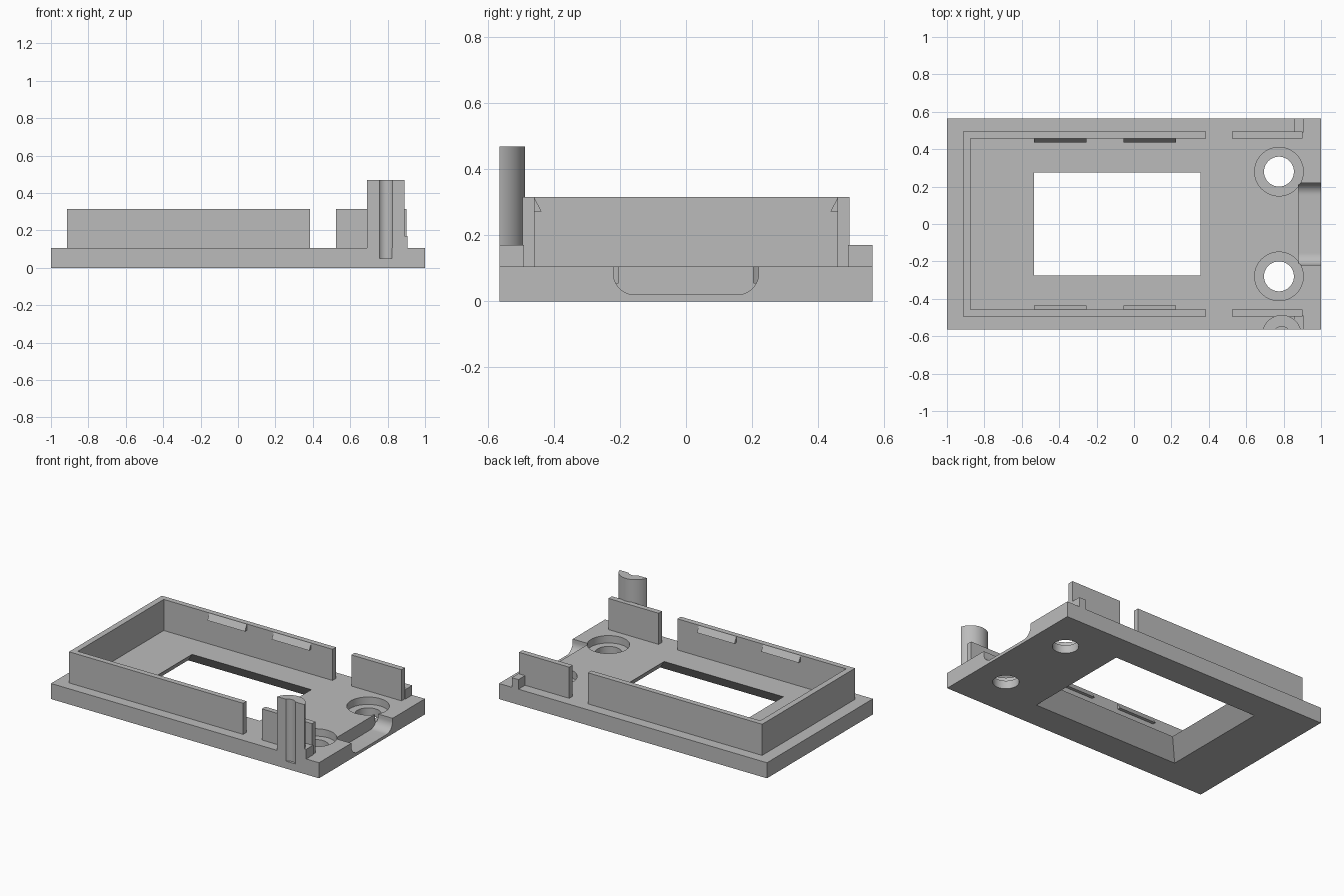
import bpy
import bmesh
from math import sin, cos, pi, asin, radians

cube = bpy.data.objects.get("Cube")
if cube:
    bpy.data.objects.remove(cube, do_unlink=True)

mat = bpy.data.materials.new("light grey plastic")
mat.use_nodes = True
GREY = (0.5, 0.5, 0.5, 1)
mat.diffuse_color = GREY
mat.node_tree.nodes["Principled BSDF"].inputs["Base Color"].default_value = GREY


def prism(name, profile, lo, hi, axis="z", far_profile=None):
    """Sweep a closed profile along an axis; an optional far profile tapers it."""
    def place(p, w):
        return (p[0], p[1], w) if axis == "z" else (w, p[0], p[1])
    bm = bmesh.new()
    a = [bm.verts.new(place(p, lo)) for p in profile]
    b = [bm.verts.new(place(p, hi)) for p in far_profile or profile]
    bm.faces.new(a)
    bm.faces.new(b)
    for i in range(len(a)):
        j = (i + 1) % len(a)
        bm.faces.new((a[i], a[j], b[j], b[i]))
    bmesh.ops.recalc_face_normals(bm, faces=bm.faces)
    mesh = bpy.data.meshes.new(name)
    bm.to_mesh(mesh)
    bm.free()
    mesh.materials.append(mat)
    obj = bpy.data.objects.new(name, mesh)
    bpy.context.scene.collection.objects.link(obj)
    return obj


def rect(x0, x1, y0, y1):
    return [(x0, y0), (x1, y0), (x1, y1), (x0, y1)]


def arc(cx, cy, r, start, end, n):
    return [(cx + r * cos(start + (end - start) * i / n),
             cy + r * sin(start + (end - start) * i / n)) for i in range(n + 1)]


def circle(cx, cy, r):
    return arc(cx, cy, r, 0, 2 * pi, 64)[:-1]


def cut(target, cutters):
    for c in cutters:
        c.hide_render = True
        mod = target.modifiers.new("cut", "BOOLEAN")
        mod.operation = "DIFFERENCE"
        mod.solver = "EXACT"
        mod.object = c
    bpy.context.view_layer.update()
    graph = bpy.context.evaluated_depsgraph_get()
    mesh = bpy.data.meshes.new_from_object(target.evaluated_get(graph))
    target.modifiers.clear()
    target.data = mesh
    for c in cutters:
        bpy.data.objects.remove(c, do_unlink=True)


HALF_Y = 0.565
TOP = 0.105
FOOT = 0.1          # raised parts sink slightly into the plate
WALL_TOP = 0.315
OUT, INN = 0.495, 0.458
POST_X, POST_Y, POST_R, BORE_R = 0.79, -0.592, 0.105, 0.044

# Base plate with flared window, screw holes, cable groove and post bore
plate = prism("base_plate", rect(-1, 1, -HALF_Y, HALF_Y), 0, TOP)


def window(grow):
    return rect(-0.535 - grow, 0.355 + grow, -0.275 - grow, 0.275 + grow)


cutters = [prism("window_cutter", window(0.11), -0.0105, 0.1155,
                 far_profile=window(-0.01))]
for s in (-1, 1):
    cutters.append(prism("hole_cutter", circle(0.775, s * 0.28, 0.08), -0.1, 0.2))
    cutters.append(prism("counterbore_cutter", circle(0.775, s * 0.28, 0.13), 0.055, 0.2))
groove = ([(0.22, 0.2), (-0.22, 0.2)]
          + arc(-0.155, 0.085, 0.065, pi, 1.5 * pi, 12)
          + arc(0.155, 0.085, 0.065, 1.5 * pi, 2 * pi, 12))
cutters.append(prism("groove_cutter", groove, 0.88, 1.1, "x"))
cutters.append(prism("bore_cutter", circle(POST_X, POST_Y, BORE_R), 0.05, 0.2))
cut(plate, cutters)

# Three-sided main wall
prism("main_wall", [(0.385, -OUT), (0.385, -INN), (-0.875, -INN), (-0.875, INN),
                    (0.385, INN), (0.385, OUT), (-0.915, OUT), (-0.915, -OUT)],
      FOOT, WALL_TOP)

# Short walls, edge tabs and snap ridges on both long sides
for s, side in ((-1, "front"), (1, "back")):
    prism(side + "_short_wall", rect(0.525, 0.9, s * INN, s * OUT), FOOT, WALL_TOP)
    prism(side + "_tab", rect(0.855, 0.905, s * (OUT - 0.005), s * HALF_Y), FOOT, 0.17)
    ridge = [(s * (INN + 0.002), WALL_TOP), (s * 0.437, 0.272), (s * (INN + 0.002), 0.272)]
    for x, end in ((-0.535, "left"), (-0.055, "right")):
        prism(side + "_snap_ridge_" + end, ridge, x, x + 0.28, "x")

# Partial round post with an open bore, trimmed flush with the front edge
drop = -HALF_Y - POST_Y
a, b = asin(drop / POST_R), asin(drop / BORE_R)
prism("post", arc(POST_X, POST_Y, POST_R, a, pi - a, 32)
      + arc(POST_X, POST_Y, BORE_R, pi - b, b, 12), FOOT, 0.468)

# Smooth round surfaces, keep edges crisp
bpy.ops.object.select_all(action="DESELECT")
for obj in bpy.context.scene.objects:
    if obj.type == "MESH":
        obj.select_set(True)
bpy.context.view_layer.objects.active = plate
bpy.ops.object.shade_smooth_by_angle(angle=radians(30))
